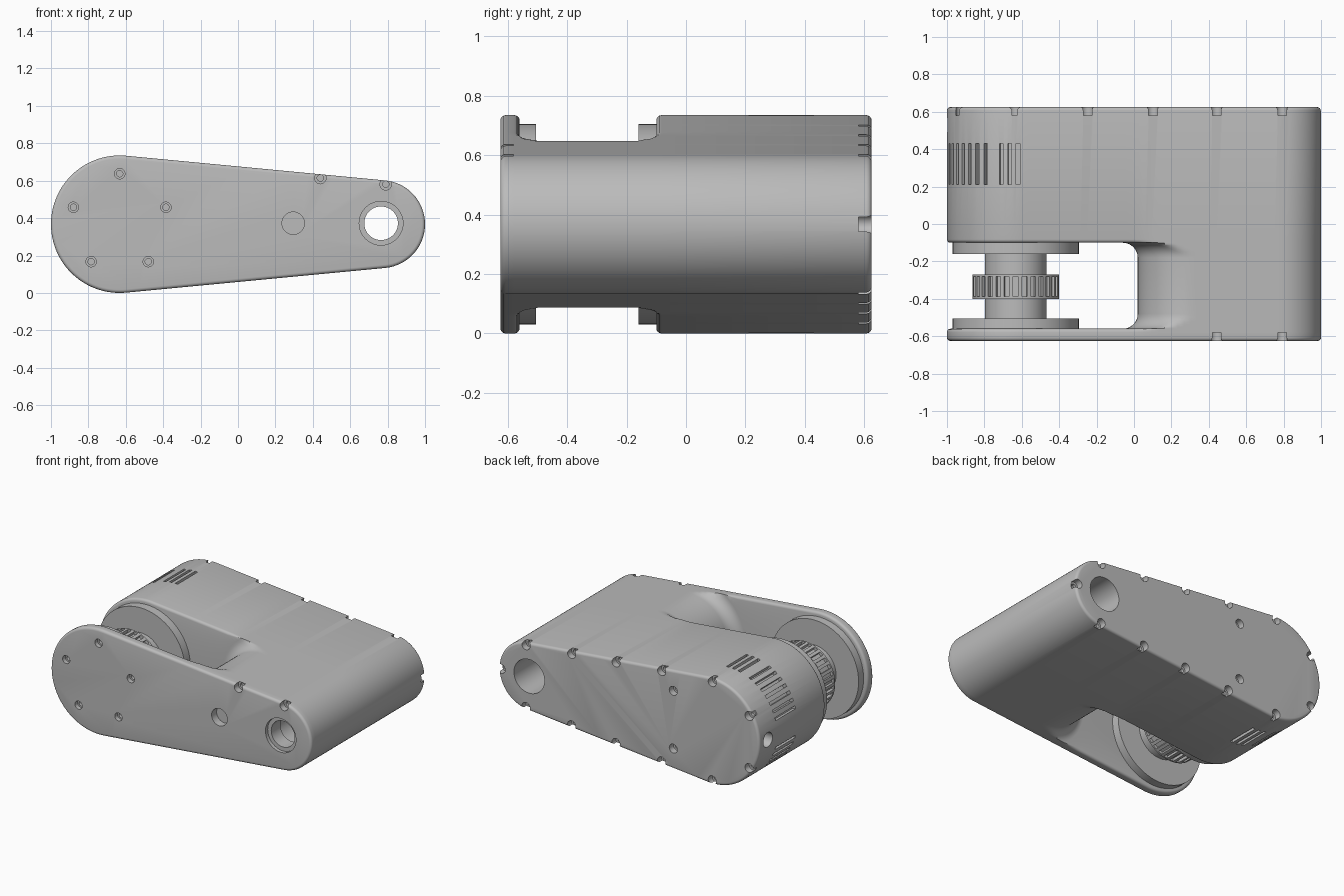
import bpy, bmesh
from math import pi, sin, cos, acos, radians, hypot
from mathutils import Matrix, Vector

if "Cube" in bpy.data.objects:
    bpy.data.objects.remove(bpy.data.objects["Cube"])

BIG_X, BIG_R, SMALL_X, SMALL_R, MID_Z = -0.6325, 0.3675, 0.765, 0.235, 0.3675
WEB_X, WEB_R, FILLET = 0.3, 0.28, 0.08
BACK, FRONT, WALL, PLATE = 0.625, -0.625, -0.1, -0.56
TANGENT = acos((BIG_R - SMALL_R) / (SMALL_X - BIG_X))

grey = bpy.data.materials.new("housing grey")
grey.use_nodes = True
grey.diffuse_color = (0.5, 0.5, 0.5, 1)
grey.node_tree.nodes["Principled BSDF"].inputs["Base Color"].default_value = (0.5, 0.5, 0.5, 1)


def add_loft(bm, sections):
    """Closed solid through equal-length rings of points."""
    rings = [[bm.verts.new(p) for p in ring] for ring in sections]
    n = len(rings[0])
    for a, b in zip(rings, rings[1:]):
        for i in range(n):
            j = (i + 1) % n
            bm.faces.new((a[i], a[j], b[j], b[i]))
    bm.faces.new(rings[0])
    bm.faces.new(rings[-1])


def add_turned(bm, x, z, steps, n=32):
    """Turned solid along y from (y, radius) steps."""
    add_loft(bm, [[(x + r * cos(2 * pi * i / n), y, z + r * sin(2 * pi * i / n))
                   for i in range(n)] for y, r in steps])


def add_slot(bm, angle, radius, size, y):
    """Box placed around the axis of the wide end."""
    m = (Matrix.Translation((BIG_X, y, MID_Z)) @ Matrix.Rotation(-angle, 4, 'Y')
         @ Matrix.Translation((radius, 0, 0)) @ Matrix.Diagonal((*size, 1)))
    bmesh.ops.create_cube(bm, size=1, matrix=m)


def make_object(name, bm):
    bmesh.ops.remove_doubles(bm, verts=bm.verts, dist=1e-5)
    bmesh.ops.recalc_face_normals(bm, faces=bm.faces)
    mesh = bpy.data.meshes.new(name)
    bm.to_mesh(mesh)
    bm.free()
    mesh.materials.append(grey)
    ob = bpy.data.objects.new(name, mesh)
    bpy.context.collection.objects.link(ob)
    return ob


def select(ob):
    bpy.ops.object.select_all(action='DESELECT')
    ob.select_set(True)
    bpy.context.view_layer.objects.active = ob


def cut(ob, cutter):
    cutter.hide_render = True
    mod = ob.modifiers.new("cut", 'BOOLEAN')
    mod.operation, mod.solver, mod.object = 'DIFFERENCE', 'EXACT', cutter
    select(ob)
    bpy.ops.object.modifier_apply(modifier=mod.name)
    bpy.data.objects.remove(cutter)


def smooth(ob):
    select(ob)
    bpy.ops.object.shade_smooth_by_angle(angle=radians(30))


def outline(inset):
    """Tapered outline wrapped round the two end circles."""
    def arc(x, r, start, end, n):
        return [Vector((x + (r - inset) * cos(start + (end - start) * i / n),
                        MID_Z + (r - inset) * sin(start + (end - start) * i / n)))
                for i in range(n + 1)]
    small = arc(SMALL_X, SMALL_R, -TANGENT, TANGENT, 32)
    big = arc(BIG_X, BIG_R, TANGENT, 2 * pi - TANGENT, 64)

    def line(a, b):
        return [a.lerp(b, i / 40) for i in range(1, 40)]
    return small + line(small[-1], big[0]) + big + line(big[-1], small[0])


def body_ring(y, inset=0, wall_inset=0, cap=9):
    """Outline at y; left of the web it is capped to a radius about the web."""
    ring, centre = [], Vector((WEB_X, MID_Z))
    for p, q in zip(outline(inset), outline(wall_inset)):
        p = p.lerp(q, min(1, max(0, (0.1 - p.x) / 0.1))) if wall_inset else p
        if p.x < WEB_X + 0.03:
            d = p - centre
            p = centre + d * min(1, cap / d.length)
        ring.append((p.x, y, p.y))
    return ring


# Rounded-edge and web-fillet steps
edge = [((1 - sin(a)) * 0.018, (1 - cos(a)) * 0.018)
        for a in (i * pi / 8 for i in range(5))]          # (inset, depth)
fillet = [(FILLET * (1 - cos(a)), WEB_R + FILLET * (1 - sin(a)))
          for a in (i * pi / 16 for i in range(9))]       # (distance, radius)

# Housing: front plate, rounded web and deep rear body in one loft
rings = [body_ring(FRONT + d, inset=i) for i, d in edge]
rings += [body_ring(PLATE - d, wall_inset=i) for i, d in reversed(edge)]
rings.append(body_ring(PLATE, wall_inset=edge[0][0], cap=fillet[0][1]))
rings += [body_ring(PLATE + s, cap=r) for s, r in fillet[1:]]
rings += [body_ring(WALL - s, cap=r) for s, r in reversed(fillet[1:])]
rings.append(body_ring(WALL, wall_inset=edge[0][0], cap=fillet[0][1]))
rings += [body_ring(WALL + d, wall_inset=i) for i, d in edge]
rings += [body_ring(BACK - d, inset=i) for i, d in reversed(edge)]
bm = bmesh.new()
add_loft(bm, rings)
housing = make_object("housing", bm)

# Screw recesses
bm = bmesh.new()


def screw(x, z, face, radius=0.031, depth=0.045):
    s = 1 if face > 0 else -1
    add_turned(bm, x, z, [(face + s * 0.05, radius), (face - s * depth, radius),
                          (face - s * depth, 0.017), (face - s * (depth + 0.02), 0.017)], 20)


def rim_height(x):
    return (BIG_R - 0.02 - (x - BIG_X) * cos(TANGENT)) / sin(TANGENT)


for x in (0.79, 0.44, 0.1, -0.25):
    for side in (1, -1):
        screw(x, MID_Z + side * rim_height(x), BACK)
for x in (0.79, 0.44):
    screw(x, MID_Z + rim_height(x), FRONT)
for a in (91, 148, 212, 269):
    screw(BIG_X + 0.34 * cos(radians(a)), MID_Z + 0.34 * sin(radians(a)), BACK)
screw(0.98, MID_Z, BACK)
for side in (1, -1):
    screw(-0.34, MID_Z + side * 0.2, BACK)
for i in range(5):
    a = pi / 2 + i * 2 * pi / 5
    screw(BIG_X + 0.26 * cos(a), MID_Z + 0.01 + 0.26 * sin(a), FRONT, 0.028, 0.03)

# Stepped bore in the narrow end, blind hole in line with the web
add_turned(bm, SMALL_X, MID_Z + 0.005, [(-0.7, 0.117), (-0.6, 0.117), (-0.6, 0.09),
                                        (-0.5, 0.09), (-0.5, 0.117), (0.7, 0.117)], 48)
add_turned(bm, 0.295, MID_Z + 0.005, [(-0.7, 0.06), (-0.57, 0.06)])

# Cable hole and vent slots round the wide end
bmesh.ops.create_cone(bm, cap_ends=True, segments=32, radius1=0.05, radius2=0.05, depth=0.2,
                      matrix=Matrix.Translation((-1, 0.53, MID_Z)) @ Matrix.Rotation(pi / 2, 4, 'Y'))
for a in (88, 95, 102, 116, 124, 132, 140, 148, 156, 164):
    for side in (1, -1):
        add_slot(bm, side * radians(a), BIG_R, (0.06, 0.22, 0.02), 0.32)
cut(housing, make_object("housing_cutter", bm))
smooth(housing)

# Motor hub and flanges
for name, y0, y1, r in (("rear_flange", -0.16, -0.095, 0.3375),
                        ("front_flange", -0.565, -0.505, 0.3375),
                        ("hub", -0.51, -0.155, 0.165)):
    bm = bmesh.new()
    add_turned(bm, BIG_X, MID_Z, [(y0, r), (y1, r)], 64)
    smooth(make_object(name, bm))

# Slotted ring on the hub
bm = bmesh.new()
add_turned(bm, BIG_X, MID_Z, [(-0.4, 0.232), (-0.27, 0.232)], 90)
ring = make_object("slotted_ring", bm)
bm = bmesh.new()
for i in range(30):
    add_slot(bm, pi / 2 + i * 2 * pi / 30, 0.232, (0.04, 0.106, 0.027), -0.335)
cut(ring, make_object("ring_cutter", bm))
smooth(ring)
